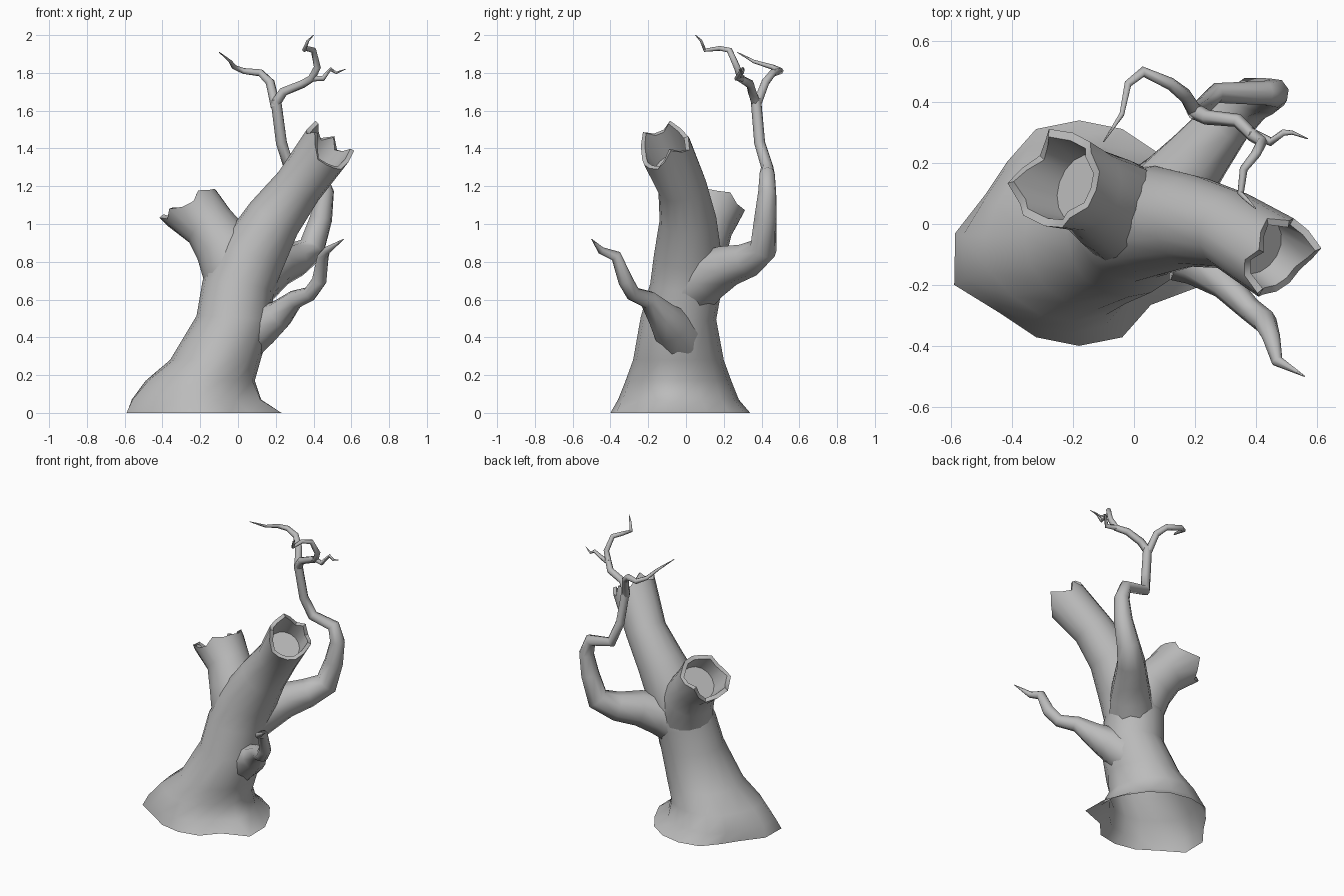
import bpy, bmesh, math
from mathutils import Vector

cube = bpy.data.objects.get("Cube")
if cube:
    bpy.data.objects.remove(cube, do_unlink=True)

bark = bpy.data.materials.new("grey_bark")
bark.use_nodes = True
grey = (.5, .5, .5, 1)
bark.diffuse_color = grey
bark.node_tree.nodes["Principled BSDF"].inputs["Base Color"].default_value = grey

UP = Vector((0, 0, 1))
parts = []


def make_ring(bm, center, u, v, radii, previous=None, lifts=None):
    """Add one loop of vertices and bridge it to the previous loop."""
    sides = len(radii)
    normal = u.cross(v)
    ring = []
    for i, radius in enumerate(radii):
        angle = math.tau * i / sides
        point = center + (u * math.cos(angle) + v * math.sin(angle)) * radius
        if lifts:
            point += normal * lifts[i]
        ring.append(bm.verts.new(point))
    if previous:
        for i in range(sides):
            j = (i + 1) % sides
            bm.faces.new((previous[i], previous[j], ring[j], ring[i]))
    return ring


def splinters(tips, sides):
    """Rim heights: each tip falls away evenly to both sides."""
    def height(i):
        steps = {tip: min((i - tip) % sides, (tip - i) % sides) for tip in tips}
        return max(0, *(tips[tip] - .05 * steps[tip] for tip in tips))
    return [height(i) for i in range(sides)]


def loft(name, path, radius_at, sides, roots=None, tips=None):
    """Tube along a path; roots spread the foot, tips break and hollow the end."""
    points = [Vector(p) for p in path]
    last = len(points) - 1
    bm = bmesh.new()
    ring = None
    u = Vector((1, 0, 0))
    for n, center in enumerate(points):
        before = (center - points[n - 1]).normalized() if n else Vector()
        after = (points[n + 1] - center).normalized() if n < last else Vector()
        tangent = (before + after).normalized()
        radius = radius_at(n, n / last)
        radii = [radius] * sides
        if roots:  # level foot that tilts gradually higher up
            tilt = min(1, max(0, (center.z - .35) / .6))
            tangent = UP.lerp(tangent, tilt).normalized()
            spread = max(0, 1 - center.z * 4)
            radii = [radius * (1 + (k - 1) * spread) for k in roots]
        u = (u - tangent * u.dot(tangent)).normalized()
        v = tangent.cross(u)
        lifts = splinters(tips, sides) if tips and n == last else None
        ring = make_ring(bm, center, u, v, radii, ring, lifts)
    if tips:  # thick broken rim around a hollow
        ring = make_ring(bm, center, u, v, [radius * .83] * sides, ring, lifts)
        floor = center - tangent * .09
        ring = make_ring(bm, floor, u, v, [radius * .72] * sides, ring)
    bm.faces.new(ring)
    mesh = bpy.data.meshes.new(name)
    bm.to_mesh(mesh)
    bm.free()
    mesh.materials.append(bark)
    obj = bpy.data.objects.new(name, mesh)
    bpy.context.collection.objects.link(obj)
    parts.append(obj)


def taper(start, end, power):
    """Radius rule that thins from start to end along the path."""
    return lambda n, s: end + (start - end) * (1 - s) ** power


def listed(*radii):
    """Radius rule with one value for each path point."""
    return lambda n, s: radii[n]


# Trunk flowing into the taller broken limb
loft("trunk",
     [(-.18, -.03, 0), (-.22, -.04, .07), (-.2, -.04, .17), (-.12, -.04, .28),
      (-.02, -.04, .5), (0, 0, .67), (.07, .01, .83), (.19, .01, 1.03),
      (.32, -.02, 1.2), (.45, -.1, 1.38)],
     listed(.37, .32, .28, .24, .2, .19, .18, .15, .13, .14), 16,
     roots=[1.1, 1, 1, 1, 1, 1, .9, .9, 1.1, 1.2, 1, 1, 1, 1, .9, 1.2],
     tips={1: .09, 4: .06, 7: .1, 10: .1})

# Shorter broken limb
loft("broken_limb",
     [(0, 0, .5), (-.01, .02, .72), (-.07, .06, .88), (-.15, .11, .99), (-.23, .14, 1.07)],
     listed(.12, .17, .16, .14, .16), 16,
     tips={1: .03, 4: .08, 8: .1, 10: .07, 13: .03})

# Crooked back branch
loft("back_branch",
     [(.03, .02, .66), (.13, .12, .73), (.21, .22, .78), (.3, .33, .81),
      (.39, .41, .87), (.44, .42, 1.03), (.46, .43, 1.17), (.43, .43, 1.27),
      (.27, .43, 1.3), (.23, .39, 1.43), (.2, .37, 1.66)],
     taper(.16, .028, 2), 8)

# Twigs at the top of the back branch
loft("left_twig",
     [(.2, .37, 1.62), (.17, .42, 1.75), (.12, .46, 1.8), (.03, .5, 1.81),
      (-.02, .46, 1.83), (-.04, .36, 1.86), (-.1, .27, 1.91)],
     taper(.027, .002, .7), 6)
loft("right_twig",
     [(.2, .37, 1.64), (.24, .35, 1.7), (.34, .34, 1.74), (.39, .29, 1.77),
      (.42, .27, 1.83), (.4, .23, 1.92), (.36, .18, 1.93), (.35, .1, 1.92),
      (.37, .08, 1.97), (.4, .05, 2)],
     taper(.027, .002, .7), 6)
loft("side_twig",
     [(.38, .3, 1.77), (.45, .27, 1.77), (.49, .3, 1.82), (.52, .3, 1.8), (.57, .28, 1.82)],
     taper(.018, .002, .8), 6)

# Small front branch
loft("front_branch",
     [(.04, -.03, .4), (.14, -.08, .47), (.22, -.13, .52), (.3, -.2, .6),
      (.38, -.28, .63), (.43, -.32, .7), (.45, -.37, .83), (.47, -.45, .86), (.56, -.5, .92)],
     listed(.13, .11, .08, .05, .04, .04, .03, .02, .002), 8)

# Smooth bark with crisp broken edges
bpy.ops.object.select_all(action="DESELECT")
for obj in parts:
    obj.select_set(True)
bpy.context.view_layer.objects.active = parts[0]
bpy.ops.object.shade_smooth_by_angle(angle=math.radians(65))
